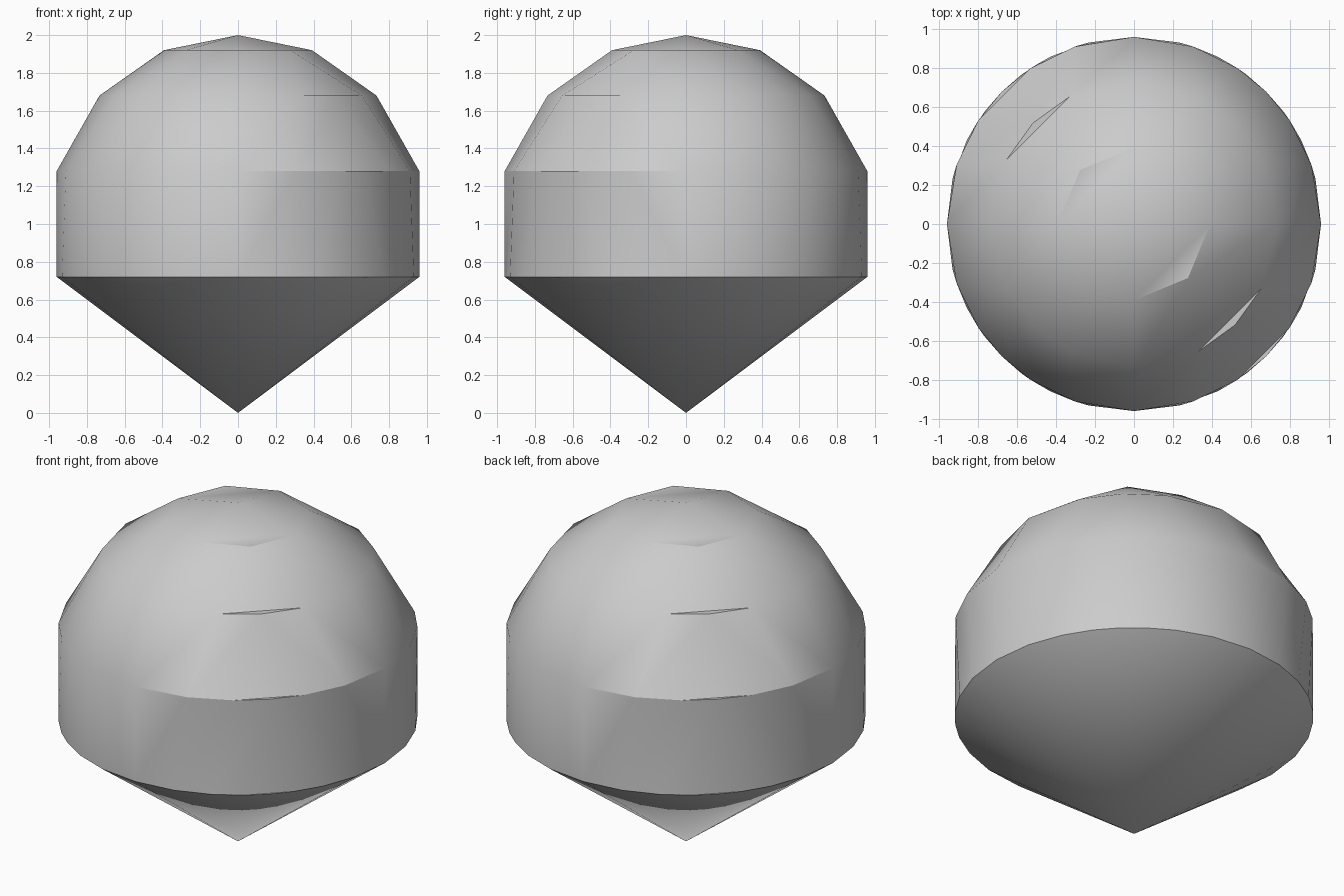
import bpy
import bmesh
import math

if "Cube" in bpy.data.objects:
    bpy.data.objects.remove(bpy.data.objects["Cube"])

N = 5  # concentric square rings, from the top pole to the bottom tip

# Plain grey surface
grey = bpy.data.materials.new("grey")
grey.diffuse_color = (0.6, 0.6, 0.6, 1.0)
grey.use_nodes = True
grey.node_tree.nodes["Principled BSDF"].inputs["Base Color"].default_value = grey.diffuse_color


def wrap(i, j):
    """Wrap a square grid point onto the unit sphere, equal area per ring."""
    k = max(abs(i), abs(j))
    z = 1 - 2 * (k / N) ** 2
    r = math.sqrt(max(0.0, 1 - z * z))
    a = math.atan2(j, i)
    return (r * math.cos(a), r * math.sin(a), 1 + z)


# Domed body with pointed base: a square sheet gathered at the bottom tip
bm = bmesh.new()
grid = range(-N, N + 1)
tip = bm.verts.new((0, 0, 0))
verts = {(i, j): tip if max(abs(i), abs(j)) == N else bm.verts.new(wrap(i, j))
         for i in grid for j in grid}

# Every cell is split along the same diagonal
for i in range(-N, N):
    for j in range(-N, N):
        a, b = verts[i, j], verts[i + 1, j]
        c, d = verts[i + 1, j + 1], verts[i, j + 1]
        for tri in ((a, b, c), (a, c, d)):
            if len(set(tri)) == 3:
                bm.faces.new(tri)

mesh = bpy.data.meshes.new("domed_body")
bm.to_mesh(mesh)
bm.free()
mesh.materials.append(grey)
body = bpy.data.objects.new("domed_body", mesh)
bpy.context.collection.objects.link(body)

# Smooth shading with the rim kept sharp
bpy.context.view_layer.objects.active = body
body.select_set(True)
bpy.ops.object.shade_smooth_by_angle(angle=math.radians(30))
